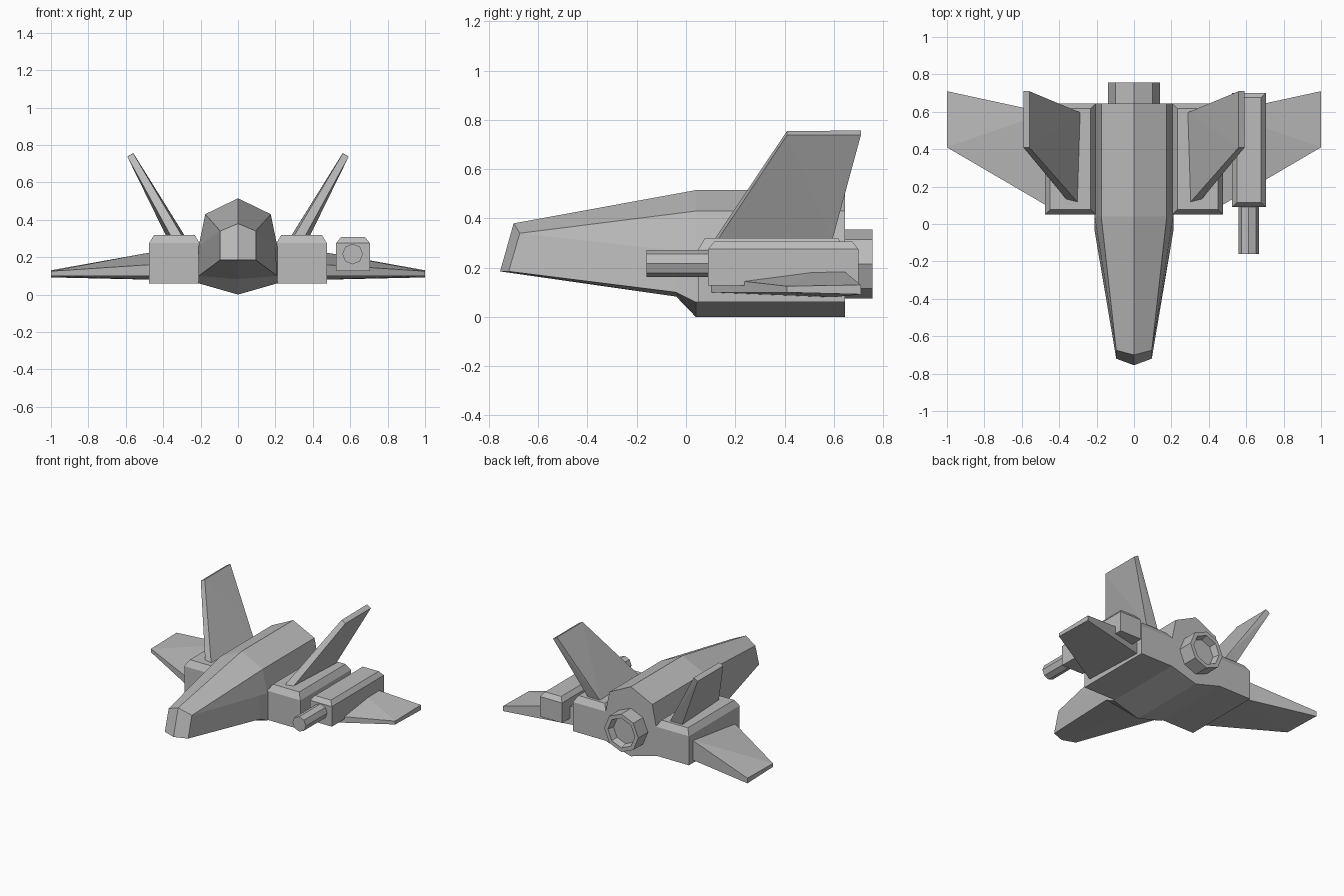
import bpy, bmesh, math
from mathutils import Vector, Matrix

cube = bpy.data.objects.get("Cube")
if cube:
    bpy.data.objects.remove(cube, do_unlink=True)

grey = bpy.data.materials.new("hull_grey")
grey.use_nodes = True
grey.diffuse_color = (0.5, 0.5, 0.5, 1)
grey.node_tree.nodes["Principled BSDF"].inputs["Base Color"].default_value = (0.5, 0.5, 0.5, 1)


def finish(bm, name):
    bmesh.ops.remove_doubles(bm, verts=bm.verts, dist=0.0005)
    bmesh.ops.recalc_face_normals(bm, faces=bm.faces)
    mesh = bpy.data.meshes.new(name)
    bm.to_mesh(mesh)
    bm.free()
    mesh.materials.append(grey)
    obj = bpy.data.objects.new(name, mesh)
    bpy.context.collection.objects.link(obj)
    return obj


def hull(name, points, side=1):
    """Convex solid around a few corner points, mirrored when side is -1."""
    bm = bmesh.new()
    for x, y, z in points:
        bm.verts.new((x * side, y, z))
    bmesh.ops.convex_hull(bm, input=bm.verts)
    bmesh.ops.dissolve_limit(bm, angle_limit=0.01, verts=bm.verts, edges=bm.edges)
    return finish(bm, name)


def chamfered_box(name, x, y, z, inset, drop, side=1):
    """Box with a bevelled top rim."""
    points = [(a, b, c) for a in x for b in y for c in (z[0], z[1] - drop)]
    points += [(a, b, z[1]) for a in (x[0] + inset, x[1] - inset)
               for b in (y[0] + inset, y[1] - inset)]
    return hull(name, points, side)


def octagon_tube(name, center, radius, y0, y1):
    """Eight-sided cylinder along y; returns its bmesh for further work."""
    bm = bmesh.new()
    place = Matrix.Translation((center[0], (y0 + y1) / 2, center[1])) @ Matrix.Rotation(math.pi / 2, 4, 'X')
    bmesh.ops.create_cone(bm, cap_ends=True, segments=8, radius1=radius,
                          radius2=radius, depth=y1 - y0, matrix=place)
    return bm


# Fuselage: half sections listed top, shoulder, side, chine, keel
nose = [Vector(p) for p in ((0, -0.70, 0.38), (0.095, -0.675, 0.34), (0.095, -0.675, 0.34),
                            (0.095, -0.72, 0.185), (0, -0.755, 0.185))]
body = [Vector(p) for p in ((0, 0.04, 0.515), (0.175, 0.04, 0.43), (0.21, 0.04, 0.26),
                            (0.21, 0.04, 0.06), (0, 0.04, 0))]
step = [n.lerp(b, 0.89) for n, b in zip(nose[:3], body[:3])]
step += [Vector((0.21, -0.04, 0.10)), Vector((0, -0.04, 0.083))]
tail = [p + Vector((0, 0.605, 0)) for p in body]

bm = bmesh.new()
rings = []
for half in (nose, step, body, tail):
    full = half + [Vector((-p.x, p.y, p.z)) for p in half[3:0:-1]]
    rings.append([bm.verts.new(p) for p in full])
for a, b in zip(rings, rings[1:]):
    for i in range(8):
        j = (i + 1) % 8
        bm.faces.new((a[i], a[j], b[j], b[i]))
for half in (slice(0, 5), None):
    ring = rings[0]
    bm.faces.new(ring[half] if half else ring[4:] + ring[:1])
bm.faces.new(rings[-1])
finish(bm, "fuselage")

# Rear exhaust with a recessed nozzle
bm = octagon_tube("exhaust", (0, 0.215), 0.14, 0.6, 0.757)
rear = max(bm.faces, key=lambda f: f.calc_center_median().y)
bmesh.ops.inset_region(bm, faces=[rear], thickness=0.03)
bmesh.ops.inset_region(bm, faces=[rear], thickness=0.012, depth=-0.05)
finish(bm, "exhaust")

# Paired engine pods, wings and canted tail fins
for side, label in ((1, "left"), (-1, "right")):
    chamfered_box(label + "_engine_pod", (0.205, 0.475), (0.05, 0.645), (0.06, 0.32), 0.027, 0.045, side)
    hull(label + "_wing", [
        (0.47, 0.10, 0.16), (0.47, 0.10, 0.10), (0.47, 0.595, 0.225), (0.47, 0.595, 0.08),
        (1, 0.41, 0.125), (1, 0.41, 0.10), (1, 0.71, 0.13), (1, 0.71, 0.092)], side)
    hull(label + "_tail_fin", [
        (0.30, 0.115, 0.315), (0.36, 0.13, 0.315), (0.285, 0.595, 0.315), (0.385, 0.595, 0.315),
        (0.56, 0.41, 0.755), (0.592, 0.41, 0.738), (0.56, 0.71, 0.757), (0.592, 0.71, 0.738)], side)

# Cannon carried on the left wing only
chamfered_box("cannon_housing", (0.525, 0.705), (0.09, 0.70), (0.127, 0.307), 0.025, 0.032)
finish(octagon_tube("cannon_barrel", (0.613, 0.217), 0.055, -0.16, 0.12), "cannon_barrel")
